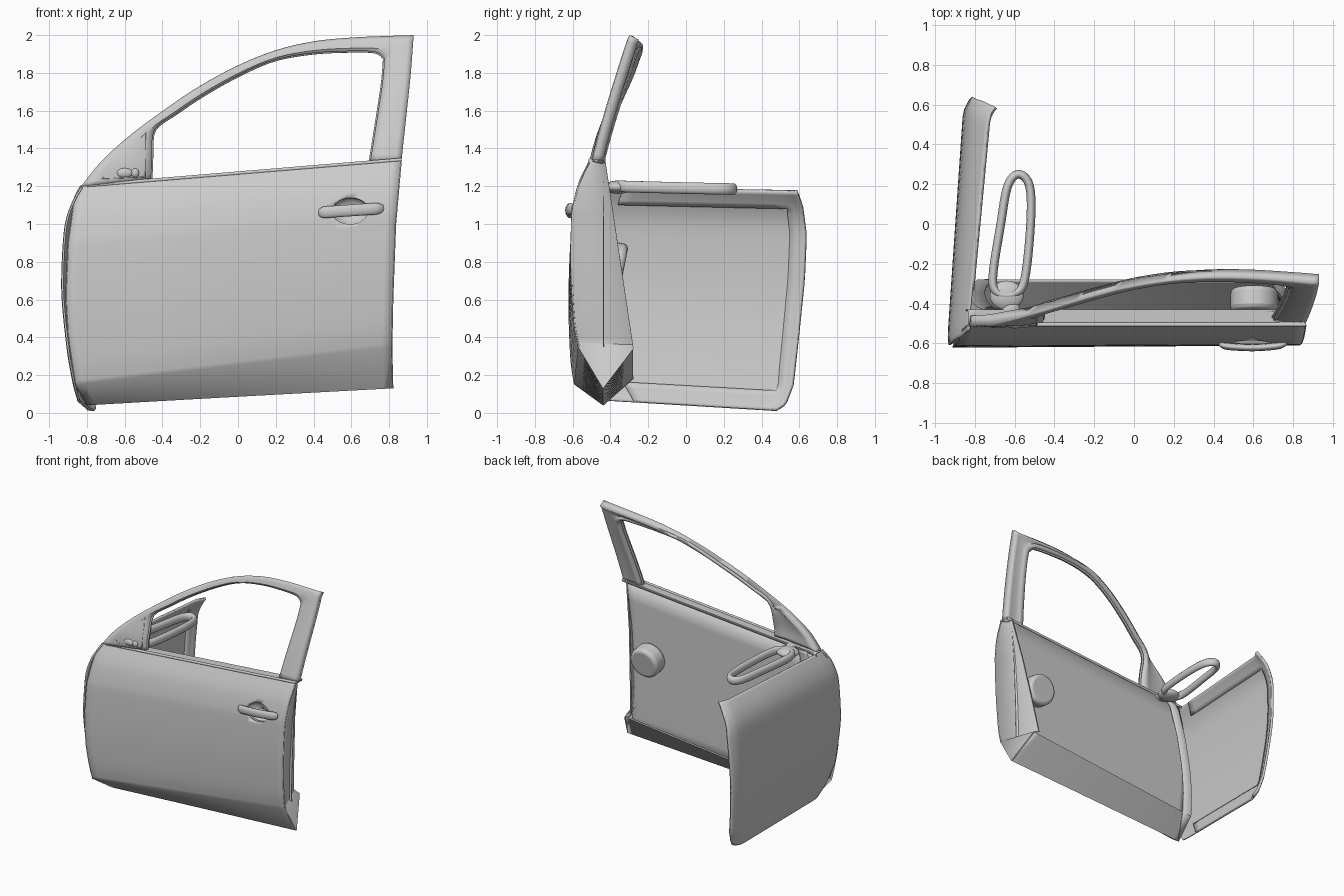
import bpy, math
from mathutils import Vector as V

if "Cube" in bpy.data.objects:
    bpy.data.objects.remove(bpy.data.objects["Cube"])


def lerp(a, b, t):
    return a + (b - a) * t


def table(tab, x):
    """Piecewise linear lookup in a sorted list of pairs."""
    for (a, p), (b, q) in zip(tab, tab[1:]):
        if x <= b:
            return lerp(p, q, max(0, (x - a) / (b - a)))
    return tab[-1][1]


def smooth(pts, n=5, closed=False):
    """Catmull-Rom resampling of a few control points."""
    pts = [V(p) for p in pts]
    m, out = len(pts), []
    get = (lambda i: pts[i % m]) if closed else (lambda i: pts[min(max(i, 0), m - 1)])
    for i in range(m if closed else m - 1):
        a, b, c, d = (get(i + k) for k in (-1, 0, 1, 2))
        for s in range(n):
            t = s / n
            out.append(0.5 * (2 * b + (c - a) * t + (2 * a - 5 * b + 4 * c - d) * t * t
                              + (3 * b - a - 3 * c + d) * t ** 3))
    return out if closed else out + [pts[-1]]


def shade(o):
    bpy.context.view_layer.objects.active = o
    for s in bpy.context.selected_objects:
        s.select_set(False)
    o.select_set(True)
    bpy.ops.object.shade_smooth_by_angle(angle=math.radians(42))


def sheet(name, rows, thick, offset=-1, keep=None):
    """Grid surface from rows of points, thickened."""
    n = len(rows[0])
    faces = [(i * n + j, (i + 1) * n + j, (i + 1) * n + j + 1, i * n + j + 1)
             for i in range(len(rows) - 1) for j in range(n - 1) if not keep or keep(i, j)]
    me = bpy.data.meshes.new(name)
    me.from_pydata([tuple(p) for r in rows for p in r], [], faces)
    o = bpy.data.objects.new(name, me)
    bpy.context.collection.objects.link(o)
    shade(o)
    m = o.modifiers.new("thickness", 'SOLIDIFY')
    m.thickness, m.offset = thick, offset
    return o


def tube(name, pts, r, closed=False, zscale=1, radii=None):
    cu = bpy.data.curves.new(name, 'CURVE')
    cu.dimensions, cu.bevel_depth, cu.bevel_resolution, cu.use_fill_caps = '3D', r, 3, True
    sp = cu.splines.new('POLY')
    sp.points.add(len(pts) - 1)
    mid = sum(pts, V((0, 0, 0))) / len(pts)
    for i, (q, p) in enumerate(zip(sp.points, pts)):
        d = p - mid
        q.co = (d.x, d.y, d.z / zscale, 1)
        if radii:
            q.radius = radii(i / (len(pts) - 1))
    sp.use_cyclic_u, sp.use_smooth = closed, True
    o = bpy.data.objects.new(name, cu)
    o.location, o.scale = mid, (1, 1, zscale)
    bpy.context.collection.objects.link(o)
    return o


def ball(name, loc, scale):
    bpy.ops.mesh.primitive_uv_sphere_add(segments=32, ring_count=16, location=loc)
    o = bpy.context.object
    o.name, o.scale = name, scale
    shade(o)
    return o


def drum(name, loc, r, depth, rot, bevel):
    bpy.ops.mesh.primitive_cylinder_add(vertices=32, radius=r, depth=depth, location=loc, rotation=rot)
    o = bpy.context.object
    o.name = name
    m = o.modifiers.new("round", 'BEVEL')
    m.width, m.segments = bevel, 3
    shade(o)
    return o


# Door body: one section swept between the left and right outlines
LEFT = [(.04, -.80), (.08, -.835), (.14, -.86), (.4, -.90), (.62, -.912), (.9, -.90), (1.15, -.865), (1.2, -.835)]
RIGHT = [(.13, .82), (.35, .815), (.6, .82), (1.0, .835), (1.34, .865)]
SKIN = smooth([(-.592, 0, 0), (-.612, .13, 0), (-.622, .4, 0), (-.615, .66, 0), (-.603, .76, 0),
               (-.57, .88, 0), (-.51, 1, 0)], 4)


def belt(t): return lerp(1.2, 1.34, t)
def crease(t): return lerp(.15, .35, t)
def crest(t): return lerp(.18, .34, t)
def bottom(t): return lerp(.04, .13, t)


def at(t, y, z, inset=0):
    return V((lerp(table(LEFT, z) + inset, table(RIGHT, z) - inset, t), y, z))


def skin(t):
    return [at(t, -.44, bottom(t))] + [at(t, p.x + .02 * t * (1 - p.y), lerp(crease(t), belt(t), p.y)) for p in SKIN]


rows, lining = [], []
for i in range(33):
    t = i / 32
    inner = [at(t, -.295, crest(t) + .003, .08), at(t, -.28, crest(t), .08)]
    cap = [at(t, -.43, belt(t) + .003), at(t, -.43, belt(t) - .015)]
    rows.append(inner + skin(t) + cap)
    lining.append([at(t, -.442, bottom(t) + .01, .04)]
                  + [at(t, -.437, lerp(bottom(t), belt(t), k / 8), .04) for k in range(1, 9)])
door = sheet("door_skin", rows, .008)
sheet("inner_panel", lining, .005, 0)

# Door jambs at both ends; the hinge side has a wide inner flange
for t, name, lip in ((0, "hinge_jamb", .08), (1, "latch_jamb", .008)):
    out, s = skin(t), 1 - 2 * t
    rows = []
    for k, p in enumerate(out):
        if k == 0:
            q, f = p.copy(), 0.004
        else:
            w, f = SKIN[k - 1].y, lip
            q = at(t, lerp(-.28, -.43, w), lerp(crest(t), belt(t), w),
                   .08 if k == 1 or t == 0 else lerp(.13, .04, w))
        rows.append([p, q, q + V((s * f, 0, 0))])
    sheet(name, rows, .005, 0)


# Window frame, leaning inward and bowed along its length
def lean(x, z):
    h = max(0, (z - 1.3) / .7)
    return -.51 + .2 * h ** 1.2 + .05 * (1 - ((x - .2) / .75) ** 2) * min(1, .3 + h)


OUTER = [(-.83, 1.20), (-.73, 1.325), (-.58, 1.463), (-.38, 1.612), (-.2, 1.732), (0, 1.84), (.2, 1.92), (.4, 1.967),
         (.6, 1.987), (.78, 1.995), (.93, 2.0), (.915, 1.8), (.89, 1.56), (.865, 1.33)]
INNER = [(-.46, 1.24), (-.455, 1.37), (-.44, 1.5), (-.32, 1.59), (-.17, 1.69), (.02, 1.795), (.2, 1.87), (.4, 1.905),
         (.6, 1.915), (.73, 1.91), (.775, 1.875), (.765, 1.75), (.735, 1.55), (.70, 1.33)]
outer, opening = (smooth([(x, 0, z) for x, z in c[:11]], 4) + smooth([(x, 0, z) for x, z in c[10:]], 4)[1:]
                  for c in (OUTER, INNER))
rows = []
for a, b in zip(outer, opening):
    row = []
    for f, dy in ((0, .01), (.15, .006), (.22, 0), (.5, 0), (.8, 0), (1, .008)):
        p = b.lerp(a, f)
        row.append(V((p.x, lean(p.x, p.z) + dy, p.z)))
    rows.append(row)
sheet("window_frame", rows, .055)
tube("window_seal", [V((p.x, lean(p.x, p.z) + .03, p.z)) for p in opening], .008)

# Belt moulding and mirror triangle trim
tube("belt_moulding", [V((x, -.506, 1.2 + .14 * (x + .83) / 1.69)) for x in (-.8, 0, .865)], .01)
tri = [(-.72, 1.24), (-.49, 1.48), (-.49, 1.25)]
tube("corner_trim", [V((x, lean(x, z), z)) for x, z in tri], .005, True)
ball("mirror_socket", (-.60, -.505, 1.27), (.045, .02, .027))
ball("mirror_socket_end", (-.545, -.505, 1.27), (.022, .018, .025))

# Handle cup cut in the skin, and pull handle
cut = ball("cup_cutter", (.595, -.60, 1.07), (.095, .055, .072))
cut.hide_render = True
cut.hide_viewport = True
m = door.modifiers.new("cup", 'BOOLEAN')
m.object, m.operation = cut, 'DIFFERENCE'
cup = []
for i in range(33):
    a = 2 * math.pi * i / 32
    cup.append([V((.595 + .098 * math.cos(a) * math.cos(b), -.585 + .05 * math.sin(b),
                   1.07 + .074 * math.sin(a) * math.cos(b))) for b in (.05, .4, .8, 1.2, 1.57)])
sheet("handle_cup", cup, .003, 0)
path = smooth([(.43, -.6, 1.06), (.47, -.615, 1.063), (.6, -.622, 1.072), (.72, -.613, 1.08), (.768, -.597, 1.083)], 6)
tube("door_handle", path, .018, zscale=1.8, radii=lambda f: .55 + .45 * min(1, 5 * f, 5 * (1 - f)))

# Drum on the inside near the latch
drum("inner_drum", (.605, -.385, .785), .12, .12, (math.radians(79), 0, 0), .025)

# Second panel standing at the hinge side
PROFILE = smooth([(-.865, 0, 0), (-.888, .09, 0), (-.918, .28, 0), (-.94, .52, 0), (-.928, .78, 0),
                  (-.898, .9, 0), (-.845, 1, 0)], 5)
YR = [(0, .48), (.03, .53), (.12, .57), (.35, .60), (.6, .63), (.8, .64), (.93, .62), (1, .59)]
YL = [(0, -.44), (.08, -.52), (.2, -.59), (.5, -.61), (.8, -.60), (.93, -.57), (1, -.53)]
US = [0, .015, .04, .07] + [.07 + .86 * i / 16 for i in range(1, 17)] + [.96, .985, 1]
rows = []
for u in US:
    row = []
    for p in PROFILE:
        y = lerp(table(YR, p.y), table(YL, p.y), u)
        f = (y + .6) / 1.24
        edge = .03 * max(0, 1 - u / .07) ** 2 + .008 * max(0, (u - .93) / .07) ** 2
        top = .035 * f * max(0, (p.y - .85) / .15) ** 2
        row.append(V((p.x + .085 * f + edge + top, y, lerp(lerp(.075, 0, f), lerp(1.2, 1.178, f), p.y))))
    rows.append(row)
sheet("side_panel", rows, .01)
sheet("side_panel_hem", rows, .018,
      keep=lambda i, j: US[i] < .8 and (US[i] < .05 or PROFILE[j].y < .07 or PROFILE[j].y > .9))

# Mirror loop and its base
loop = [(-.58, .25, 1.185), (-.525, .19, 1.186), (-.52, 0, 1.19), (-.55, -.28, 1.197), (-.60, -.35, 1.2),
        (-.68, -.35, 1.2), (-.71, -.27, 1.197), (-.67, 0, 1.19), (-.635, .19, 1.186)]
tube("mirror_loop", smooth(loop, 6, True), .022, True, 1.45)
ball("mirror_base", (-.64, -.36, 1.195), (.085, .075, .035))
ball("mirror_arm", (-.62, -.43, 1.2), (.045, .05, .025))
